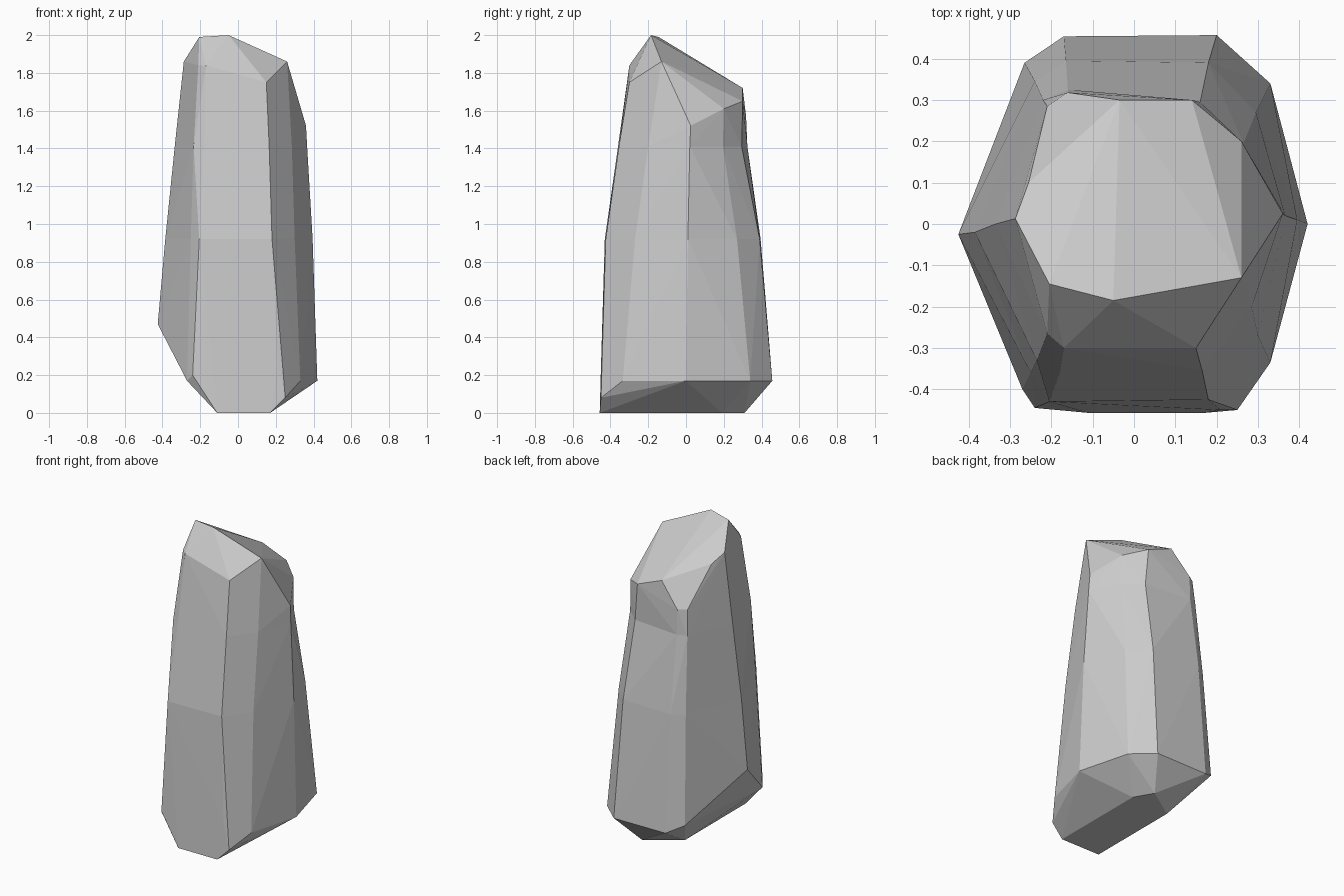
import bpy, bmesh

if "Cube" in bpy.data.objects:
    bpy.data.objects.remove(bpy.data.objects["Cube"])

# Horizontal cross-sections of the shaft (counter-clockwise from the left corner)
LOW_Z, HIGH_Z = 0.92, 1.41
low_ring = [(-.385, -.02), (-.25, -.36), (-.205, -.43), (.18, -.425), (.30, -.27),
            (.395, .01), (.295, .27), (.18, .39), (-.165, .395), (-.24, .345)]
high_ring = [(-.335, 0), (-.235, -.33), (-.18, -.36), (.165, -.355), (.285, -.20),
             (.366, .02), (.265, .195), (.16, .295), (-.16, .325), (-.22, .30)]

# Corners of the undercut foot
foot = [(-.425, -.025, .47), (-.27, -.40, .17), (-.24, -.445, .20), (.21, -.45, .25),
        (.25, -.45, .08), (.33, -.335, .17), (.42, 0, .17), (.33, .34, .17),
        (.20, .457, .17), (-.17, .454, .17), (-.265, .39, .22),
        (-.11, -.457, 0), (.17, -.457, 0), (.17, .19, 0), (.10, .31, 0), (-.11, .17, 0)]

# Corners of the slanted crown: shoulders, then the top facet
crown = [(-.21, -.265, 1.84), (-.17, -.30, 1.84), (.15, -.30, 1.75), (.36, .025, 1.52),
         (-.16, .318, 1.57), (-.21, .285, 1.57),
         (-.05, -.185, 2), (-.205, -.145, 1.99), (-.287, .013, 1.86), (-.255, .10, 1.81),
         (-.035, .30, 1.72), (.14, .30, 1.65), (.26, .20, 1.61), (.26, -.13, 1.86)]


def at(ring, z):
    return [(x, y, z) for x, y in ring]


def add_section(target, points):
    """Wrap points in a hull and add its faces, leaving the joints open."""
    bm = bmesh.new()
    for p in points:
        bm.verts.new(p)
    bmesh.ops.convex_hull(bm, input=bm.verts[:])
    for f in bm.faces:
        zs = [v.co.z for v in f.verts]
        if any(all(abs(z - j) < 1e-4 for z in zs) for j in (LOW_Z, HIGH_Z)):
            continue
        target.faces.new([target.verts.new(v.co) for v in f.verts])
    bm.free()


# Stack the foot, shaft and crown into one closed stone
stone = bmesh.new()
low, high = at(low_ring, LOW_Z), at(high_ring, HIGH_Z)
for pts in (foot + low, low + high, high + crown):
    add_section(stone, pts)
bmesh.ops.remove_doubles(stone, verts=stone.verts[:], dist=1e-4)
bmesh.ops.recalc_face_normals(stone, faces=stone.faces[:])

mesh = bpy.data.meshes.new("standing_rock")
stone.to_mesh(mesh)
stone.free()
bpy.context.collection.objects.link(bpy.data.objects.new("standing_rock", mesh))
